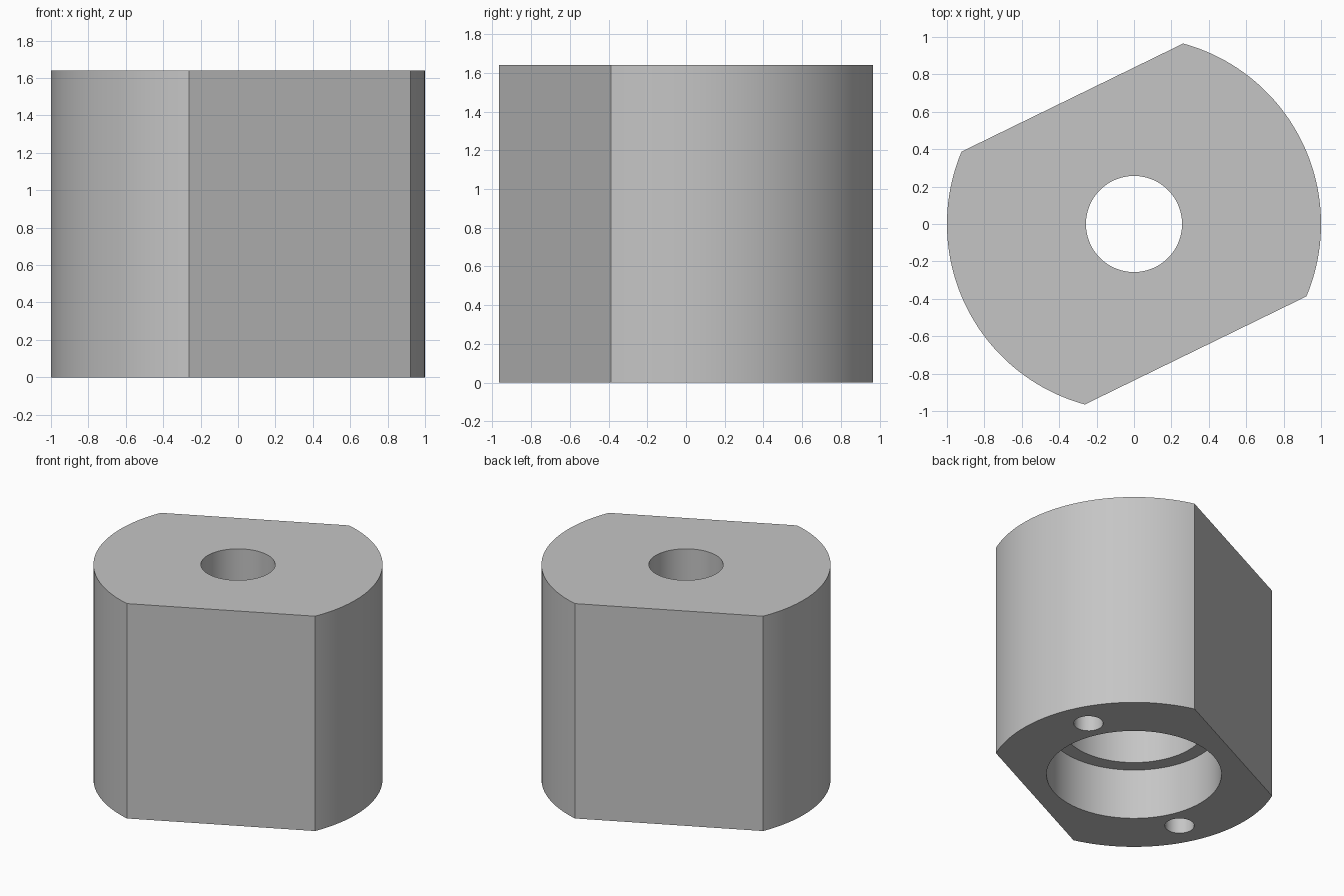
import bpy, bmesh
from math import radians, cos, sin, acos, pi, tau

HEIGHT = 1.64
TILT = radians(26)          # direction of the two flats
FLAT = 0.752                # distance of each flat from the axis
SEGS = 96

cube = bpy.data.objects.get("Cube")
if cube:
    bpy.data.objects.remove(cube, do_unlink=True)

grey = bpy.data.materials.new("plain grey")
grey.use_nodes = True
grey.diffuse_color = (0.56, 0.56, 0.56, 1)
grey.node_tree.nodes["Principled BSDF"].inputs["Base Color"].default_value = (0.56, 0.56, 0.56, 1)


def make_object(name, bm):
    bmesh.ops.recalc_face_normals(bm, faces=bm.faces)
    mesh = bpy.data.meshes.new(name)
    bm.to_mesh(mesh)
    bm.free()
    mesh.materials.append(grey)
    obj = bpy.data.objects.new(name, mesh)
    bpy.context.collection.objects.link(obj)
    return obj


def prism(name, outline, z0, z1):
    """Extrude a closed outline upward."""
    bm = bmesh.new()
    face = bm.faces.new([bm.verts.new((x, y, z0)) for x, y in outline])
    top = bmesh.ops.extrude_face_region(bm, geom=[face])
    verts = [g for g in top["geom"] if isinstance(g, bmesh.types.BMVert)]
    bmesh.ops.translate(bm, verts=verts, vec=(0, 0, z1 - z0))
    return make_object(name, bm)


def arc(cx, cy, r, a0, a1, n):
    return [(cx + r * cos(a0 + (a1 - a0) * i / n), cy + r * sin(a0 + (a1 - a0) * i / n))
            for i in range(n + 1)]


def stepped_cutter(name, steps):
    """Turn (radius, height) steps into a solid of revolution."""
    bm = bmesh.new()
    rings = [[bm.verts.new((x, y, z)) for x, y in arc(0, 0, r, 0, tau, SEGS)[:-1]]
             for r, z in steps]
    for low, high in zip(rings, rings[1:]):
        for i in range(SEGS):
            j = (i + 1) % SEGS
            bm.faces.new((low[i], low[j], high[j], high[i]))
    bm.faces.new(rings[0])
    bm.faces.new(rings[-1])
    return make_object(name, bm)


# Round body with two parallel flats
half = pi / 2 - acos(FLAT)
half = pi / 2 - acos(FLAT) if half < 0 else half
outline = (arc(0, 0, 1, TILT - half, TILT + half, 48)
           + arc(0, 0, 1, TILT + pi - half, TILT + pi + half, 48))
body = prism("body", outline, 0, HEIGHT)

# Stepped centre bore: wide recess, inner chamber, narrow top hole
cutters = [stepped_cutter("bore_cutter", [
    (0.605, -0.1), (0.605, 0.385), (0.5, 0.385), (0.5, 1.25),
    (0.257, 1.25), (0.257, HEIGHT + 0.1)])]

# Two blind screw holes in the underside
for side in (-1, 1):
    cx, cy = side * 0.775 * cos(TILT), side * 0.775 * sin(TILT)
    cutters.append(prism("screw_hole_cutter", arc(cx, cy, 0.102, 0, tau, 32)[:-1], -0.1, 0.4))

# Cut the holes and discard the cutters
for cutter in cutters:
    cutter.hide_render = True
    mod = body.modifiers.new("cut", "BOOLEAN")
    mod.operation = "DIFFERENCE"
    mod.solver = "EXACT"
    mod.object = cutter

bpy.ops.object.select_all(action="DESELECT")
body.select_set(True)
bpy.context.view_layer.objects.active = body
for mod in list(body.modifiers):
    bpy.ops.object.modifier_apply(modifier=mod.name)
for cutter in cutters:
    bpy.data.objects.remove(cutter, do_unlink=True)

bpy.ops.object.shade_smooth_by_angle(angle=radians(25))
